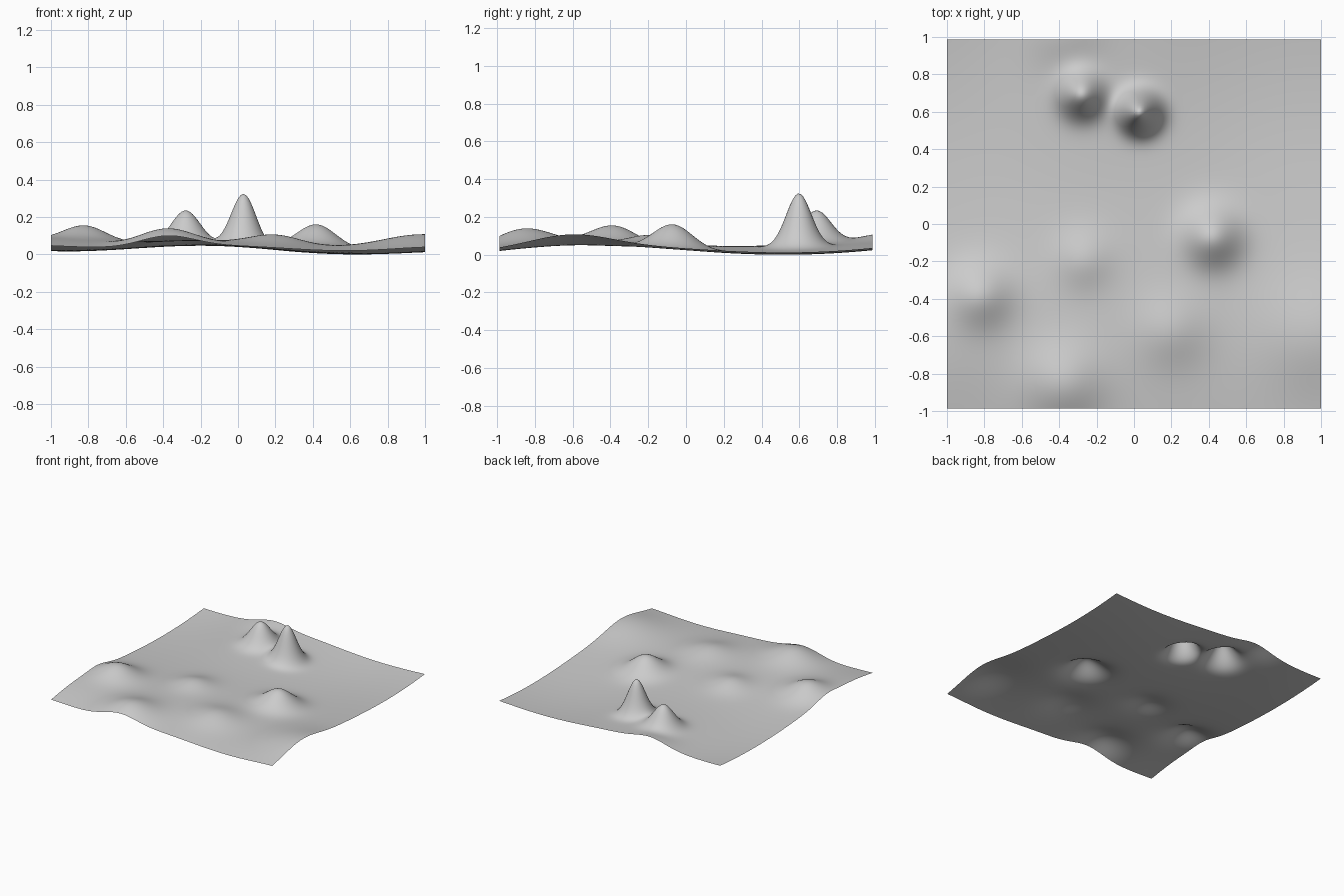
import bpy
import bmesh
from math import sin, cos, exp, pi

old = bpy.data.objects.get("Cube")
if old:
    bpy.data.objects.remove(old, do_unlink=True)

HALF_X, HALF_Y, CELLS = 1.0, 0.987, 140

# Hills: x, y, height, spread
HILLS = [
    (0.03, 0.597, 0.284, 0.067),  # tall peak
    (-0.28, 0.69, 0.178, 0.078),  # second peak
    (0.42, -0.07, 0.13, 0.105),
    (-0.82, -0.38, 0.087, 0.115),
    (-0.38, -0.86, 0.085, 0.145),
    (0.20, -0.57, 0.047, 0.13),
    (-0.27, -0.19, 0.044, 0.105),
    (0.96, -0.60, 0.055, 0.20),
    (-0.37, 1.03, 0.046, 0.13),
    (-0.35, 0.65, 0.028, 0.33),   # broad swell under the peaks
    (-0.97, -0.63, 0.032, 0.28),  # broad ridge at the corner
]


def height(x, y):
    """Gentle rolling ground plus rounded hills."""
    ground = 0.039 - 0.024 * sin(pi * y / 1.2) + 0.016 * y ** 3
    ground += 0.012 * cos(pi * (x + 0.1) / 0.7) - 0.006 * x
    return ground + sum(
        h * exp(-((x - cx) ** 2 + (y - cy) ** 2) / (2 * s * s))
        for cx, cy, h, s in HILLS)


# Terrain sheet
bm = bmesh.new()
bmesh.ops.create_grid(bm, x_segments=CELLS, y_segments=CELLS, size=1)
for v in bm.verts:
    v.co.x *= HALF_X
    v.co.y *= HALF_Y
    v.co.z = height(v.co.x, v.co.y)
lowest = min(v.co.z for v in bm.verts)
for v in bm.verts:
    v.co.z -= lowest
for f in bm.faces:
    f.smooth = True
mesh = bpy.data.meshes.new("terrain")
bm.to_mesh(mesh)
bm.free()
terrain = bpy.data.objects.new("terrain", mesh)
bpy.context.collection.objects.link(terrain)

# Plain grey ground
grey = bpy.data.materials.new("light_grey")
grey.use_nodes = True
colour = (0.6, 0.6, 0.6, 1)
grey.diffuse_color = colour
grey.node_tree.nodes["Principled BSDF"].inputs["Base Color"].default_value = colour
mesh.materials.append(grey)
